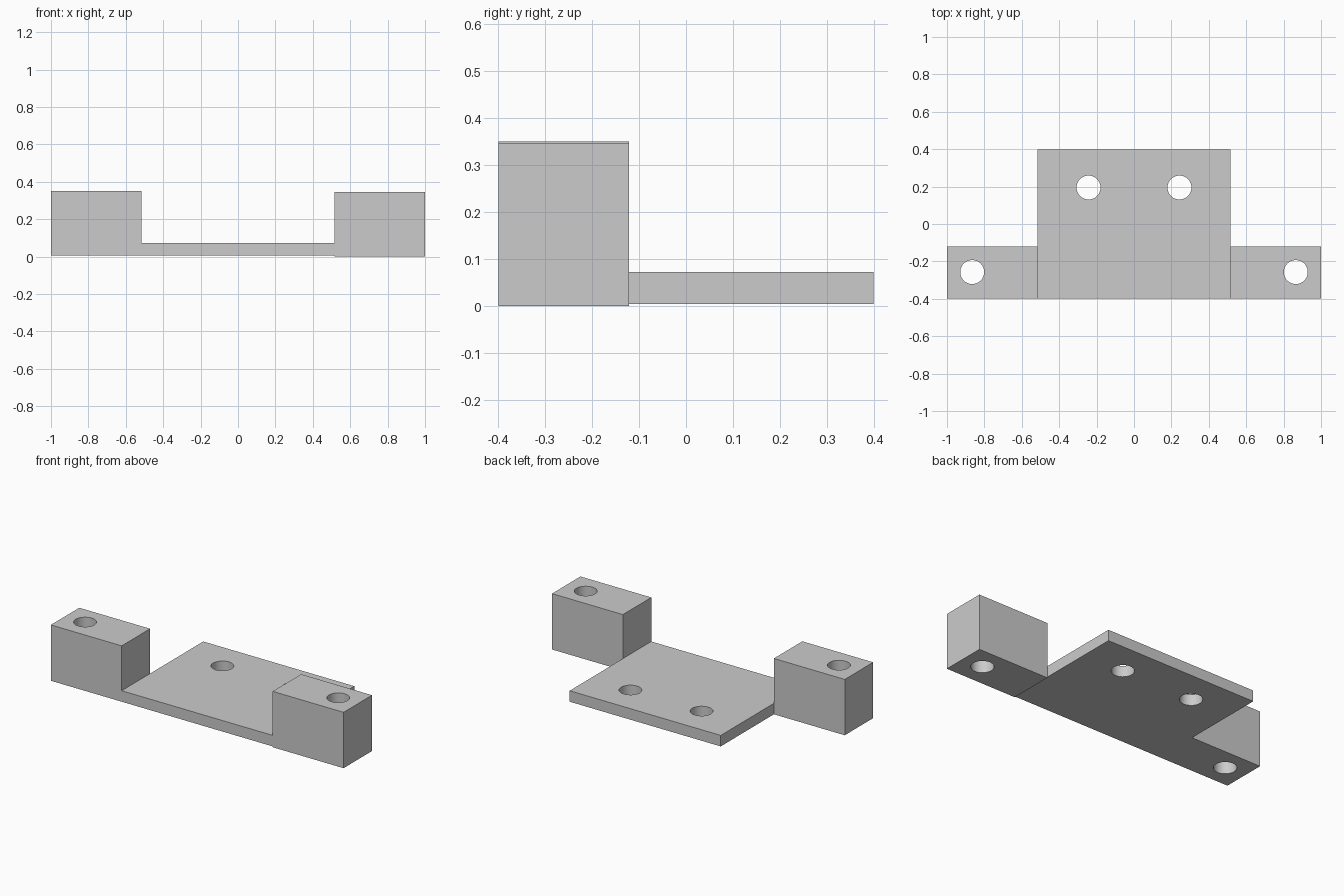
import bpy

cube = bpy.data.objects.get("Cube")
if cube:
    bpy.data.objects.remove(cube, do_unlink=True)

HOLE_RADIUS = 0.064
FRONT, BACK, STEP = -0.398, 0.398, -0.121
INNER = 0.516

grey = bpy.data.materials.new("light grey")
grey.use_nodes = True
grey.diffuse_color = (0.6, 0.6, 0.6, 1)
grey.node_tree.nodes["Principled BSDF"].inputs["Base Color"].default_value = (0.6, 0.6, 0.6, 1)


def box(name, low, high):
    """Add a box between two opposite corners."""
    centre = [(a + b) / 2 for a, b in zip(low, high)]
    bpy.ops.mesh.primitive_cube_add(size=1, location=centre)
    obj = bpy.context.object
    obj.name = name
    obj.scale = [b - a for a, b in zip(low, high)]
    bpy.ops.object.transform_apply(location=False, rotation=False, scale=True)
    obj.data.materials.append(grey)
    return obj


def drill(obj, x, y):
    """Cut a vertical through hole."""
    bpy.ops.mesh.primitive_cylinder_add(vertices=48, radius=HOLE_RADIUS, depth=2, location=(x, y, 0))
    cutter = bpy.context.object
    cutter.hide_render = True
    cutter.data.materials.append(grey)
    mod = obj.modifiers.new("hole", "BOOLEAN")
    mod.operation = "DIFFERENCE"
    mod.solver = "EXACT"
    mod.object = cutter
    bpy.context.view_layer.objects.active = obj
    bpy.ops.object.modifier_apply(modifier=mod.name)
    bpy.data.objects.remove(cutter, do_unlink=True)


def finish(obj):
    """Smooth the hole walls, keep edges sharp."""
    bpy.ops.object.select_all(action="DESELECT")
    obj.select_set(True)
    bpy.context.view_layer.objects.active = obj
    bpy.ops.object.shade_smooth_by_angle()


# Thin base plate with two holes
plate = box("base_plate", (-INNER, FRONT, 0.005), (INNER, BACK, 0.073))
for side in (-1, 1):
    drill(plate, side * 0.243, 0.195)
finish(plate)

# Mounting blocks at both ends, the right one slightly raised
for name, side, base in (("left_block", 1, 0), ("right_block", -1, 0.005)):
    xs = sorted((side * INNER, side * 1.0))
    block = box(name, (xs[0], FRONT, base), (xs[1], STEP, base + 0.345))
    drill(block, side * 0.865, -0.257)
    finish(block)
